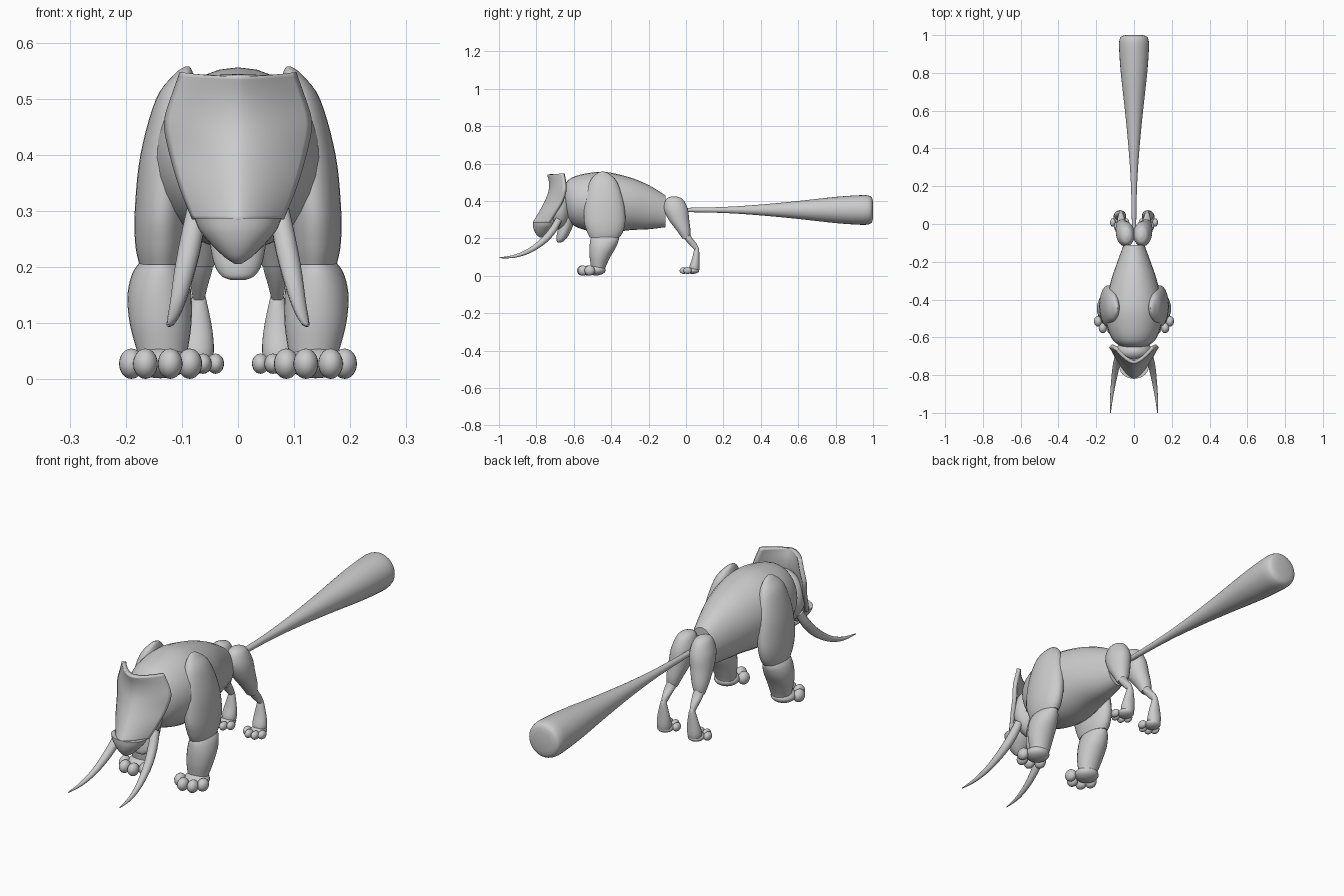
import bpy, bmesh, math
from mathutils import Vector, Matrix


def finish(name, bm, mirror=False):
    bmesh.ops.recalc_face_normals(bm, faces=bm.faces)
    me = bpy.data.meshes.new(name)
    bm.to_mesh(me)
    bm.free()
    me.shade_smooth()
    me.set_sharp_from_angle(angle=math.radians(40))
    ob = bpy.data.objects.new(name, me)
    bpy.context.collection.objects.link(ob)
    if mirror:
        ob.modifiers.new("mirror", 'MIRROR')
    return ob


def smooth_rows(rows, steps=5):
    """Catmull-Rom through rows of numbers."""
    out = []
    for i in range(len(rows) - 1):
        p = [rows[max(0, min(len(rows) - 1, i + k))] for k in (-1, 0, 1, 2)]
        for s in range(steps):
            t = s / steps
            out.append([0.5 * (2 * b + (c - a) * t + (2 * a - 5 * b + 4 * c - d) * t * t
                               + (3 * b - a - 3 * c + d) * t ** 3) for a, b, c, d in zip(*p)])
    return out + [list(rows[-1])]


def loft(name, rows, upright=False, mirror=False, sides=28):
    """rows: x, y, z, radius in x, radius in y (or in z when upright)."""
    bm = bmesh.new()
    rings = []
    for x, y, z, a, b in smooth_rows(rows):
        a, b = max(a, 0.001), max(b, 0.001)
        ring = []
        for k in range(sides):
            c, s = math.cos(2 * math.pi * k / sides), math.sin(2 * math.pi * k / sides)
            ring.append(bm.verts.new((x + a * c, y, z + b * s) if upright else (x + a * c, y + b * s, z)))
        rings.append(ring)
    for r, q in zip(rings, rings[1:]):
        for k in range(sides):
            n = (k + 1) % sides
            bm.faces.new((r[k], r[n], q[n], q[k]))
    bm.faces.new(rings[0])
    bm.faces.new(rings[-1])
    return finish(name, bm, mirror)


def blobs(name, items, mirror=False):
    """items: (centre, radii) ellipsoids."""
    bm = bmesh.new()
    for c, r in items:
        bmesh.ops.create_uvsphere(bm, u_segments=20, v_segments=14, radius=1,
                                  matrix=Matrix.Translation(c) @ Matrix.Diagonal((*r, 1)))
    return finish(name, bm, mirror)


# Barrel body, flat at the rump
loft("body", [(0, -.655, .41, .02, .03), (0, -.645, .41, .07, .08), (0, -.61, .40, .115, .125),
              (0, -.53, .395, .145, .153), (0, -.43, .392, .150, .163), (0, -.30, .385, .122, .141),
              (0, -.20, .367, .088, .118), (0, -.11, .345, .055, .085)], upright=True)

# Club tail
loft("tail", [(0, -.03, .352, .011, .011), (0, .2, .352, .016, .016), (0, .4, .352, .029, .029),
              (0, .6, .352, .048, .048), (0, .8, .352, .070, .070), (0, .93, .352, .079, .079),
              (0, .975, .352, .077, .077), (0, .993, .352, .066, .066), (0, 1.0, .352, .045, .045)],
     upright=True)

# Front legs
loft("shoulder", [(.090, -.445, .558, .003, .005), (.096, -.445, .545, .016, .035),
                  (.110, -.442, .50, .036, .074), (.126, -.438, .40, .048, .103),
                  (.135, -.435, .30, .049, .111), (.137, -.433, .24, .046, .098),
                  (.137, -.435, .205, .039, .080)], mirror=True)
loft("foreleg", [(.137, -.432, .213, .034, .072), (.139, -.436, .19, .049, .076),
                 (.140, -.446, .15, .057, .070), (.138, -.46, .10, .055, .055),
                 (.135, -.468, .05, .045, .040), (.135, -.47, .025, .038, .035)], mirror=True)
front_toes = [(.190, -.515), (.165, -.55), (.121, -.555), (.086, -.525)]
blobs("front_foot", [((.138, -.482, .030), (.052, .052, .028))] +
      [((x, y, .028), (.022, .028, .027)) for x, y in front_toes], mirror=True)

# Hind legs
loft("thigh", [(.038, -.065, .425, .006, .010), (.040, -.062, .41, .032, .044),
               (.044, -.055, .36, .048, .064), (.052, -.038, .30, .045, .055),
               (.062, -.012, .24, .034, .036), (.066, .000, .20, .022, .020)], mirror=True)
loft("calf", [(.065, -.002, .225, .018, .022), (.067, .012, .20, .022, .022),
              (.069, .036, .17, .016, .022), (.070, .056, .142, .010, .014)], mirror=True)
loft("hind_shank", [(.070, .058, .158, .008, .006), (.070, .057, .14, .014, .013),
                    (.072, .052, .09, .026, .020), (.074, .046, .05, .031, .027),
                    (.074, .045, .025, .026, .025)], mirror=True)
hind_toes = [(.112, .008), (.092, -.012), (.062, -.012), (.040, .008)]
blobs("hind_foot", [((.075, .035, .028), (.034, .036, .018))] +
      [((x, y, .028), (.015, .022, .018)) for x, y in hind_toes], mirror=True)

# Head mass behind the shield, and lower jaw
blobs("head", [((0, -.675, .36), (.098, .062, .115)), ((0, -.725, .32), (.070, .050, .070))])
loft("lower_jaw", [(0, -.635, .31, .055, .040), (0, -.645, .26, .052, .038),
                   (0, -.662, .21, .044, .030), (0, -.673, .185, .030, .018),
                   (0, -.677, .177, .012, .006)])

# Face shield: curved shell; rows are height, centre y, half width, edge y
rows = smooth_rows([(.540, -.742, .104, -.660), (.50, -.733, .121, -.652), (.455, -.735, .132, -.652),
                    (.40, -.755, .122, -.668), (.34, -.787, .104, -.702), (.285, -.820, .082, -.735)])
bm = bmesh.new()
grid = []
N = 24
for i, (z, yc, w, ye) in enumerate(rows):
    up = max(0, 1 - i / 4)
    grid.append([bm.verts.new((w * t, yc + (ye - yc) * abs(t) ** 1.6, z + .008 * up * t * t))
                 for t in (2 * k / N - 1 for k in range(N + 1))])
for r, q in zip(grid, grid[1:]):
    for k in range(N):
        bm.faces.new((r[k], r[k + 1], q[k + 1], q[k]))
shield = finish("face_shield", bm)
if shield.data.polygons[len(shield.data.polygons) // 2].normal.y > 0:
    shield.data.flip_normals()
solid = shield.modifiers.new("thickness", 'SOLIDIFY')
solid.thickness = .018
solid.offset = -1

# Beak under the shield
loft("beak", [(0, -.755, .288, .078, .064), (0, -.758, .265, .068, .060), (0, -.765, .24, .047, .046),
              (0, -.772, .218, .024, .026), (0, -.776, .206, .006, .006)])

# Tusks: tapered curve swept forward
for side, label in ((1, "right"), (-1, "left")):
    cu = bpy.data.curves.new("tusk_" + label, 'CURVE')
    cu.dimensions = '3D'
    cu.bevel_depth = 1
    cu.bevel_resolution = 4
    cu.use_fill_caps = True
    sp = cu.splines.new('POLY')
    pts = smooth_rows([(.074, -.68, .30, .018), (.085, -.715, .24, .020), (.097, -.765, .185, .018),
                       (.109, -.84, .133, .013), (.119, -.92, .104, .008), (.125, -1.0, .096, .002)])
    sp.points.add(len(pts) - 1)
    for p, (x, y, z, r) in zip(sp.points, pts):
        p.co = (side * x, y, z, 1)
        p.radius = r
    sp.use_smooth = True
    bpy.context.collection.objects.link(bpy.data.objects.new("tusk_" + label, cu))
